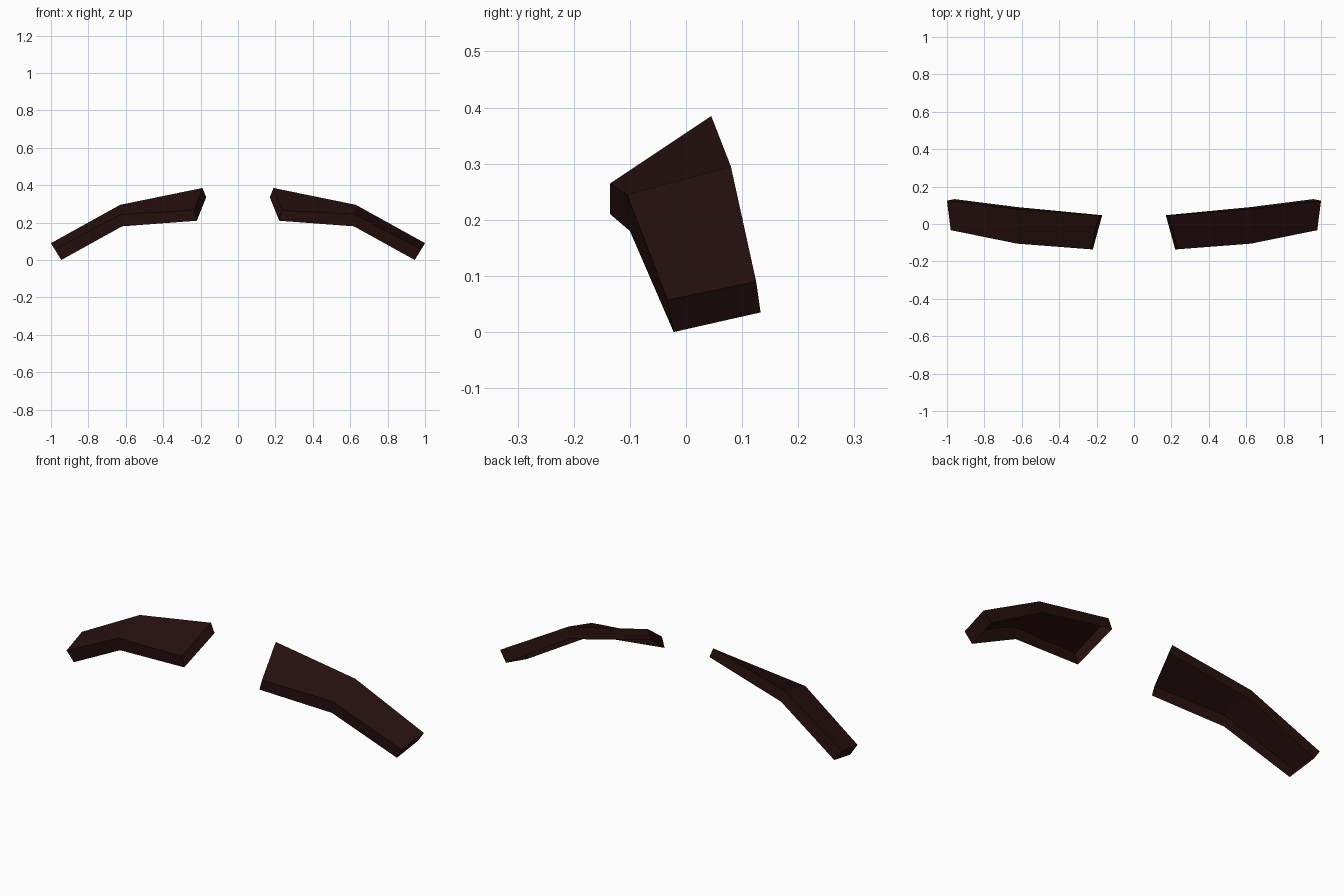
import bpy
import bmesh

default_cube = bpy.data.objects.get("Cube")
if default_cube:
    bpy.data.objects.remove(default_cube, do_unlink=True)

# Dark hair colour
hair = bpy.data.materials.new("dark_maroon_hair")
hair.use_nodes = True
colour = (0.02, 0.005, 0.005, 1)
hair.diffuse_color = colour
hair.node_tree.nodes["Principled BSDF"].inputs["Base Color"].default_value = colour

# Cross-sections along the brow: bottom front, top front, top back, bottom back
inner = [(.22, -.135, .21), (.235, -.135, .265), (.19, .045, .385), (.17, .047, .335)]
arch = [(.62, -.1, .18), (.625, -.105, .245), (.63, .08, .295), (.62, .09, .235)]
outer = [(.945, -.022, 0), (.98, -.033, .057), (1, .125, .09), (.96, .133, .035)]
sections = [inner, arch, outer]


def build_eyebrow(name, side):
    """Faceted shell, open underneath, on the given side of the face."""
    bm = bmesh.new()
    rings = [[bm.verts.new((side * x, y, z)) for x, y, z in ring] for ring in sections]
    # Front wall, top sheet and back wall
    for near, far in zip(rings, rings[1:]):
        for i in range(3):
            bm.faces.new((near[i], far[i], far[i + 1], near[i + 1]))
    # End caps
    bm.faces.new(rings[0])
    bm.faces.new(rings[-1][::-1])
    if side < 0:
        bmesh.ops.reverse_faces(bm, faces=bm.faces[:])
    mesh = bpy.data.meshes.new(name)
    bm.to_mesh(mesh)
    bm.free()
    mesh.materials.append(hair)
    brow = bpy.data.objects.new(name, mesh)
    bpy.context.collection.objects.link(brow)
    return brow


for name, side in (("left_eyebrow", 1), ("right_eyebrow", -1)):
    build_eyebrow(name, side)
